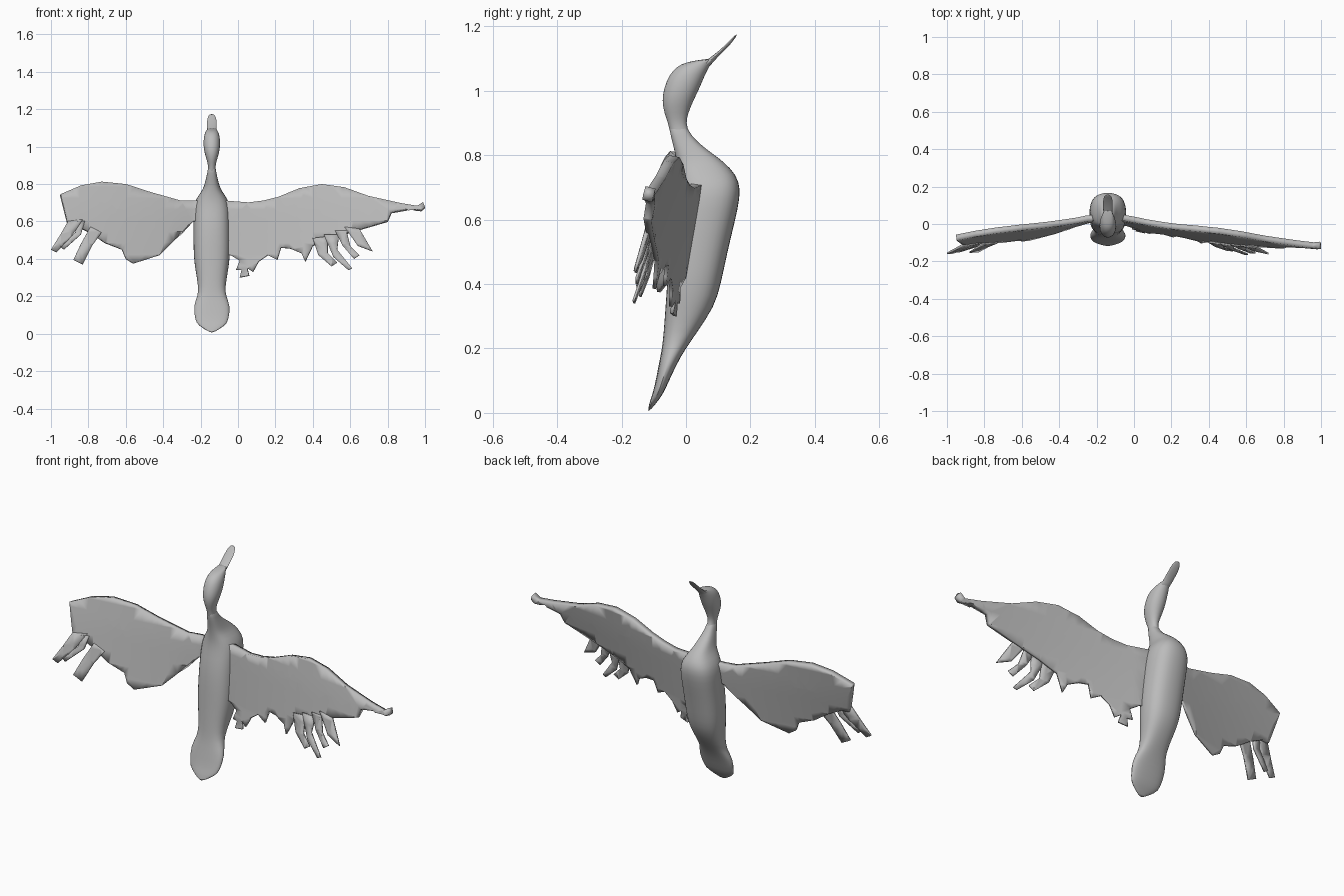
import bpy
import bmesh
import math
from mathutils import Vector

default = bpy.data.objects.get("Cube")
if default:
    bpy.data.objects.remove(default, do_unlink=True)

GREY = (0.5, 0.5, 0.5, 1)
plumage = bpy.data.materials.new("grey plumage")
plumage.use_nodes = True
plumage.diffuse_color = GREY
plumage.node_tree.nodes["Principled BSDF"].inputs["Base Color"].default_value = GREY

SPINE_X = -0.14


def finish(bm, name):
    """Turn a bmesh into a named, coloured object."""
    mesh = bpy.data.meshes.new(name)
    bm.to_mesh(mesh)
    bm.free()
    obj = bpy.data.objects.new(name, mesh)
    bpy.context.collection.objects.link(obj)
    mesh.materials.append(plumage)
    return obj


def smooth(obj, degrees):
    bpy.ops.object.select_all(action="DESELECT")
    obj.select_set(True)
    bpy.context.view_layer.objects.active = obj
    bpy.ops.object.shade_smooth_by_angle(angle=math.radians(degrees))


def loft(name, stations, power, sides=16):
    """Skin rounded rings given as height, back, belly, half width."""
    bm = bmesh.new()
    rings = []
    for z, back, belly, half in stations:
        ring = []
        for i in range(sides):
            a = math.tau * i / sides
            c, s = math.cos(a), math.sin(a)
            x = math.copysign(abs(c) ** power, c) * half
            y = math.copysign(abs(s) ** power, s) * (belly - back) / 2
            ring.append(bm.verts.new((SPINE_X + x, (back + belly) / 2 + y, z)))
        rings.append(ring)
    for low, high in zip(rings, rings[1:]):
        for i in range(sides):
            j = (i + 1) % sides
            bm.faces.new((low[i], low[j], high[j], high[i]))
    bm.faces.new(rings[0][::-1])
    bm.faces.new(rings[-1])
    obj = finish(bm, name)
    sub = obj.modifiers.new("Smooth", "SUBSURF")
    sub.levels = sub.render_levels = 1
    smooth(obj, 50)
    return obj


def wing_depth(x, z):
    """Swept-back surface shared by wings and feathers."""
    d = max(abs(x - SPINE_X) - 0.1, 0)
    lead = 0.04 - 0.2 * d + 0.07 * d * d
    return lead - (0.77 - z) * (0.13 + 0.13 * d)


def sheet(name, outlines, thickness, shift=0.0):
    """Cut flat outlines into a grid, bend them and give them thickness."""
    bm = bmesh.new()
    for outline in outlines:
        bm.faces.new([bm.verts.new((x, 0, z)) for x, z in outline])
    bm.normal_update()
    bmesh.ops.triangulate(bm, faces=bm.faces[:])
    for axis, step in (Vector((1, 0, 0)), 0.05), (Vector((0, 0, 1)), 0.06):
        for i in range(-20, 21):
            bmesh.ops.bisect_plane(bm, geom=bm.verts[:] + bm.edges[:] + bm.faces[:],
                                   plane_co=axis * (i * step + 0.003), plane_no=axis)
    for v in bm.verts:
        v.co.y = wing_depth(v.co.x, v.co.z) + shift
    obj = finish(bm, name)
    group = obj.vertex_groups.new(name="thick")
    for v in obj.data.vertices:
        weight = min(max((v.co.z - 0.42) / 0.25, 0), 1)
        group.add([v.index], weight, "REPLACE")
    solid = obj.modifiers.new("Thickness", "SOLIDIFY")
    solid.thickness = thickness
    solid.offset = 0
    solid.vertex_group = "thick"
    solid.thickness_vertex_group = 0.35
    smooth(obj, 40)
    return obj


# Tail, trunk, neck, head and beak
loft("tail_and_body", [
    (0.005, -0.12, -0.113, 0.008), (0.045, -0.11, -0.08, 0.075),
    (0.07, -0.1, -0.065, 0.09), (0.15, -0.085, -0.03, 0.102),
    (0.2, -0.075, 0, 0.076), (0.25, -0.07, 0.035, 0.073),
    (0.33, -0.065, 0.09, 0.087), (0.4, -0.06, 0.11, 0.098),
    (0.5, -0.055, 0.13, 0.1), (0.6, -0.045, 0.155, 0.1),
    (0.67, -0.03, 0.17, 0.1), (0.72, -0.025, 0.168, 0.088),
    (0.76, -0.028, 0.14, 0.055), (0.79, -0.032, 0.105, 0.042),
    (0.82, -0.038, 0.062, 0.034), (0.86, -0.048, 0.015, 0.024),
    (0.9, -0.056, 0, 0.02)], 0.8)
loft("neck_and_head", [
    (0.84, -0.042, 0.028, 0.028), (0.87, -0.05, 0.01, 0.021),
    (0.9, -0.056, 0, 0.02), (0.93, -0.068, 0.007, 0.028),
    (0.97, -0.076, 0.024, 0.041), (1.01, -0.069, 0.044, 0.046),
    (1.05, -0.053, 0.06, 0.044), (1.075, -0.03, 0.073, 0.037),
    (1.09, 0, 0.082, 0.028), (1.1, 0.07, 0.092, 0.022)], 0.95)
loft("beak", [
    (1.07, 0.03, 0.07, 0.024), (1.09, 0.055, 0.085, 0.025),
    (1.11, 0.085, 0.104, 0.026), (1.14, 0.12, 0.135, 0.026),
    (1.16, 0.14, 0.15, 0.022), (1.175, 0.154, 0.16, 0.01)], 1)

# Whole wing with the ragged inner edge, on the +x side
sheet("left_wing", [[
    (-.13, .74), (-.07, .71), (.06, .7), (.14, .71), (.22, .73), (.33, .775),
    (.45, .797), (.57, .78), (.7, .733), (.87, .695), (.96, .68), (.99, .7),
    (1, .675), (.98, .658), (.91, .663), (.82, .647), (.8, .6), (.63, .55),
    (.5, .51), (.4, .47), (.36, .385), (.34, .43), (.28, .455), (.23, .46),
    (.21, .395), (.16, .42), (.11, .385), (.08, .33), (.05, .35), (.06, .31),
    (.01, .3), (.02, .34), (-.01, .34), (.01, .39), (-.04, .42), (-.07, .42),
    (-.1, .55)]], 0.032)

# Shorter wing with the broken tip, on the -x side
sheet("right_wing", [[
    (-.15, .74), (-.21, .71), (-.31, .71), (-.47, .755), (-.6, .797),
    (-.73, .81), (-.84, .79), (-.95, .743), (-.91, .58), (-.87, .58),
    (-.79, .54), (-.71, .485), (-.62, .45), (-.6, .4), (-.56, .375),
    (-.42, .42), (-.24, .6), (-.17, .6)]], 0.032)

# Loose flight feathers hanging off each wing
sheet("left_feathers", [
    [(.57, .57), (.65, .56), (.72, .44), (.64, .47)],
    [(.52, .55), (.58, .55), (.6, .47), (.65, .42), (.62, .4), (.56, .47)],
    [(.46, .53), (.54, .53), (.53, .45), (.61, .35), (.59, .34), (.51, .41)],
    [(.4, .51), (.48, .52), (.48, .43), (.53, .38), (.5, .36), (.43, .42)]],
    0.02, -0.012)
sheet("right_feathers", [
    [(-.91, .6), (-.83, .61), (-.89, .52), (-.97, .435), (-1, .45), (-.95, .53)],
    [(-.86, .6), (-.82, .6), (-.84, .53), (-.93, .45), (-.95, .465), (-.87, .54)],
    [(-.79, .57), (-.73, .54), (-.78, .47), (-.83, .37), (-.88, .395), (-.84, .48)]],
    0.02, -0.012)
